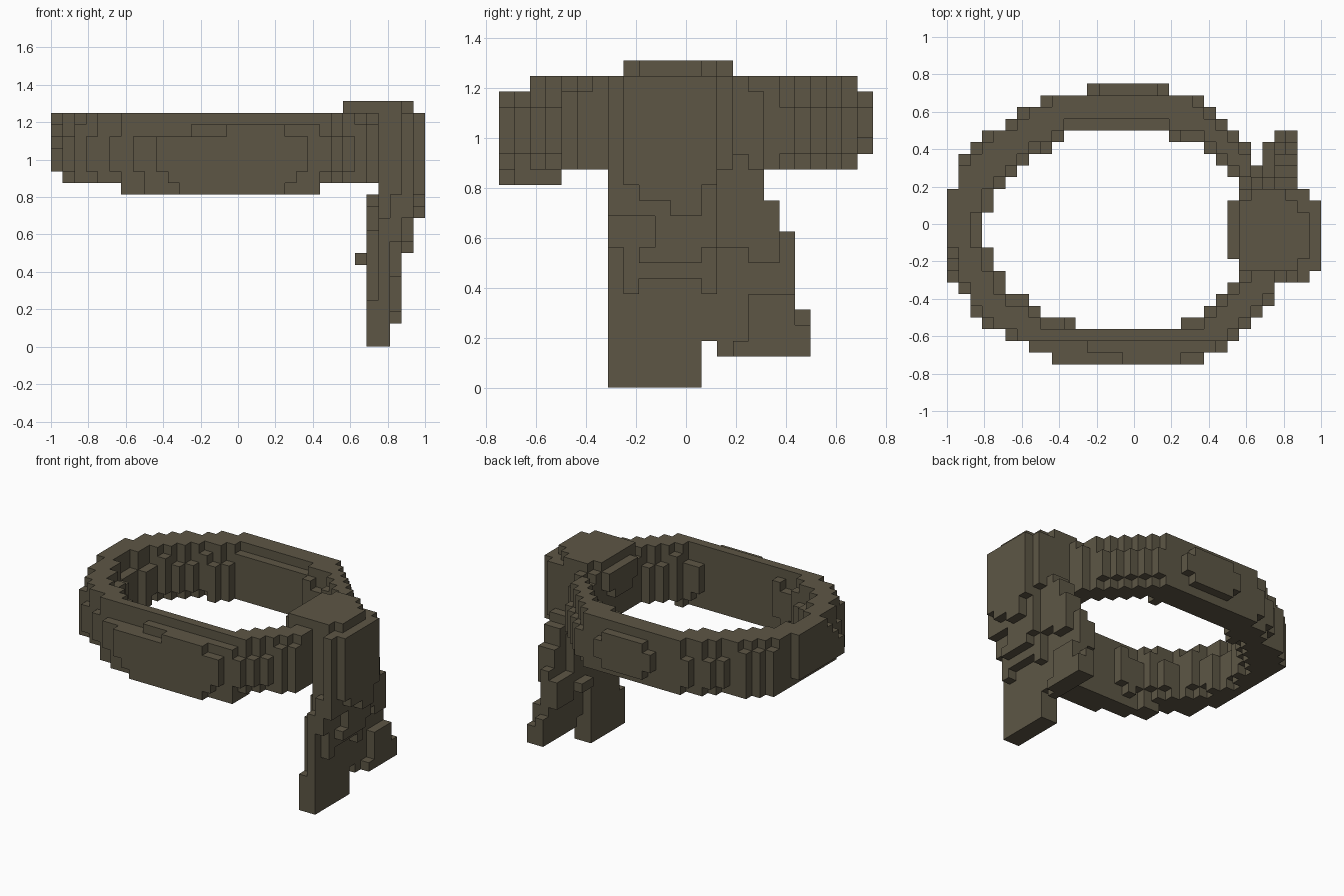
import bpy, bmesh
from mathutils import Vector

if "Cube" in bpy.data.objects:
    bpy.data.objects.remove(bpy.data.objects["Cube"], do_unlink=True)

U = 0.0625  # block size

cloth = bpy.data.materials.new("olive_brown_cloth")
cloth.use_nodes = True
COL = (0.110, 0.094, 0.060, 1)
cloth.diffuse_color = COL
cloth.node_tree.nodes["Principled BSDF"].inputs["Base Color"].default_value = COL


def box(x0, x1, y0, y1, z0, z1):
    """Set of block cells, end values excluded."""
    return {(i, j, k) for i in range(x0, x1) for j in range(y0, y1) for k in range(z0, z1)}


# Headband plan: outer edge for rows -12..11, hole edge for rows -9..7
out_l = [-7, -9, -11, -13, -14, -14, -15] + [-16] * 8 + [-15] * 3 + [-14, -13, -11, -10, -8, -4]
out_r = [6, 8, 9, 10, 11, 12, 12] + [12] * 8 + [11, 11, 10, 10, 9, 8, 7, 6, 3]
in_l = [-5, -8, -9, -11, -11, -12, -12, -13, -13, -13, -12, -12, -11, -10, -9, -7, -6]
in_r = [4, 6, 7, 8] + [9] * 9 + [8, 7, 6, 3]


def inside(i, j):
    return -12 <= j <= 11 and out_l[j + 12] <= i < out_r[j + 12]


def in_hole(i, j):
    return -9 <= j <= 7 and in_l[j + 9] <= i < in_r[j + 9]


def heights(i, j):
    """Bottom and top of the headband column at i, j."""
    near = [(i + 1, j), (i - 1, j), (i, j + 1), (i, j - 1)]
    corner = sum(not inside(*n) for n in near) > 1
    odd = (i + j) % 2
    if j == -12:                          # front panel with clipped corners
        low = {-7: 15, -6: 14, 4: 14, 5: 15}.get(i, 13)
        return low, 19 if -1 <= i < 4 else 18
    if j == 11:                           # back panel
        return (16, 18) if corner else (15, 19)
    if corner and abs(j) >= 9:            # rounded outer steps
        return 15, 18
    if i == -16:                          # side panel, sloping at the front
        return 15, min(20, 22 + j)
    if corner:
        return 14 + odd, 19 - odd
    low = 13 if j <= -9 and -10 <= i < 7 else 14
    if j == -11:
        return low, 19 if i >= -4 else 18
    if j > -10 and any(in_hole(*n) for n in near):   # uneven inner lining
        return (14, 19) if j == 8 else (14 + odd, 18 + (i % 3 == 0))
    return low, 20


band = set()
for i in range(-16, 12):
    for j in range(-12, 12):
        if inside(i, j) and not in_hole(i, j):
            band |= box(i, i + 1, j, j + 1, *heights(i, j))

# Knot: rounded block with an outward flap that ends in steps
knot = box(9, 15, -4, 3, 14, 20) | box(8, 9, -3, 2, 18, 20) | box(8, 9, -2, 1, 17, 18)
knot |= box(9, 14, -4, 2, 20, 21) | box(10, 13, 2, 3, 20, 21) | box(14, 15, -3, 1, 20, 21)
for j, low in zip(range(-4, 2), (13, 12, 12, 11, 11, 13)):
    knot |= box(15, 16, j, j + 1, low, 20)
knot |= box(14, 15, -5, -4, 14, 20)
knot |= box(14, 15, -5, 1, 11, 14) | box(14, 15, -2, 1, 9, 11)
knot |= box(14, 15, -3, 1, 8, 9) | box(14, 15, 1, 2, 9, 14)

# Front tail: long flat strip with a ragged second layer and stepped front edge
front_tail = box(12, 13, -4, 1, 0, 14) | box(12, 13, -5, -4, 0, 11)
for j, high in zip(range(-5, 1), (4, 10, 12, 12, 13, 13)):
    front_tail |= box(11, 12, j, j + 1, 0, high)
for j, low in zip(range(-5, 3), (9, 6, 7, 7, 7, 7, 6, 9)):
    front_tail |= box(13, 14, j, j + 1, low, 13 if j == -5 else 14)

# Rear tail: strip that flares backward in steps
rear_tail = set()
for j, low, high in ((1, 3, 15), (2, 2, 15), (3, 2, 15), (4, 2, 14),
                     (5, 2, 12), (6, 2, 10), (7, 2, 5)):
    rear_tail |= box(12, 13, j, j + 1, low, high)
rear_tail |= box(13, 14, 3, 4, 9, 15) | box(13, 14, 4, 5, 8, 14) | box(13, 14, 5, 6, 8, 12)
rear_tail |= box(13, 14, 4, 7, 2, 6) | box(13, 14, 3, 4, 2, 3) | box(13, 14, 7, 8, 2, 4)
rear_tail |= box(11, 12, 1, 4, 7, 13) | box(11, 12, 4, 7, 6, 9) | box(10, 11, 2, 4, 7, 8)

band -= knot
front_tail -= band | knot
rear_tail -= band | knot | front_tail
solid = band | knot | front_tail | rear_tail


def build(name, cells):
    """Skin the exposed sides of the blocks and merge flat areas."""
    bm = bmesh.new()
    for c in sorted(cells):
        for axis in range(3):
            for side in (0, 1):
                n = list(c)
                n[axis] += 2 * side - 1
                if tuple(n) in solid:
                    continue
                a, b = Vector((0, 0, 0)), Vector((0, 0, 0))
                a[(axis + 1) % 3] = b[(axis + 2) % 3] = 1
                o = Vector(c)
                o[axis] += side
                loop = [o, o + a, o + a + b, o + b]
                if side == 0:
                    loop.reverse()
                bm.faces.new([bm.verts.new(p * U) for p in loop])
    bmesh.ops.remove_doubles(bm, verts=bm.verts, dist=0.001)
    bmesh.ops.dissolve_limit(bm, angle_limit=0.01, verts=bm.verts, edges=bm.edges)
    me = bpy.data.meshes.new(name)
    bm.to_mesh(me)
    bm.free()
    me.materials.append(cloth)
    bpy.context.collection.objects.link(bpy.data.objects.new(name, me))


build("headband", band)
build("knot", knot)
build("front_tail", front_tail)
build("rear_tail", rear_tail)
